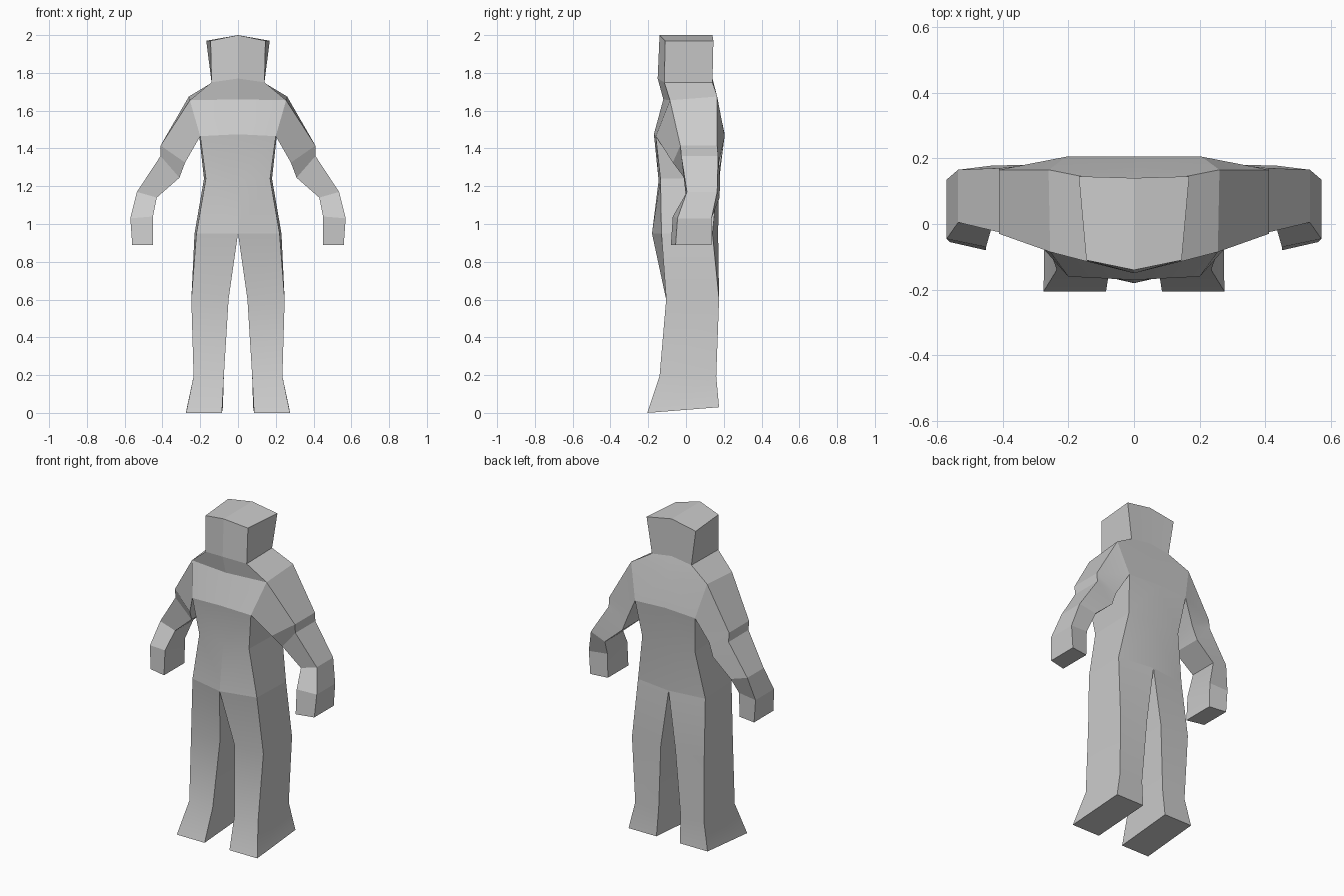
import bpy, bmesh
from math import radians

cube = bpy.data.objects.get("Cube")
if cube:
    bpy.data.objects.remove(cube, do_unlink=True)

grey = bpy.data.materials.new("plain grey")
grey.use_nodes = True
tone = (0.6, 0.6, 0.6, 1)
grey.diffuse_color = tone
grey.node_tree.nodes["Principled BSDF"].inputs["Base Color"].default_value = tone


def loft(name, rings, closed=False, bottom=False, top=False, skip=()):
    """Skin rings ordered bottom to top on the +x side, then mirror them."""
    bm = bmesh.new()
    rows = [[bm.verts.new(p) for p in ring] for ring in rings]
    for level, (low, high) in enumerate(zip(rows, rows[1:])):
        count = len(low)
        for i in range(count if closed else count - 1):
            if (level, i) in skip:
                continue
            j = (i + 1) % count
            bm.faces.new((low[i], low[j], high[j], high[i]))
    if bottom:
        bm.faces.new(rows[0][::-1])
    if top:
        bm.faces.new(rows[-1])
    mesh = bpy.data.meshes.new(name)
    bm.to_mesh(mesh)
    bm.free()
    mesh.materials.append(grey)
    obj = bpy.data.objects.new(name, mesh)
    bpy.context.collection.objects.link(obj)
    mirror = obj.modifiers.new("Mirror", "MIRROR")
    mirror.use_axis[0] = True
    bpy.ops.object.select_all(action="DESELECT")
    obj.select_set(True)
    bpy.context.view_layer.objects.active = obj
    bpy.ops.object.modifier_apply(modifier="Mirror")
    bpy.ops.object.shade_smooth_by_angle(angle=radians(15))
    return obj


def body_ring(mid, front, back):
    """Half ring: centre (front y, back y, z), then front and back corners."""
    front_y, back_y, z = mid
    return [(0, front_y, z), front, back, (0, back_y, z)]


def limb_ring(inner, outer, inner_y, outer_y):
    """Four corners from inner and outer (x, z) and their front/back y."""
    (xi, zi), (xo, zo) = inner, outer
    return [(xi, inner_y[0], zi), (xo, outer_y[0], zo),
            (xo, outer_y[1], zo), (xi, inner_y[1], zi)]


# Shared seams between the parts
hips = body_ring((-.18, .17, .95), (.22, -.13, .95), (.23, .14, .95))
waist = body_ring((-.145, .175, 1.23), (.17, -.135, 1.24), (.18, .17, 1.24))
armpit = body_ring((-.17, .205, 1.475), (.2, -.16, 1.465), (.205, .205, 1.465))
shoulder = body_ring((-.12, .165, 1.66), (.255, -.085, 1.655), (.26, .165, 1.675))
neck = body_ring((-.15, .14, 1.77), (.14, -.115, 1.75), (.135, .14, 1.75))
crown = body_ring((-.14, .14, 2), (.145, -.11, 1.97), (.168, .145, 1.97))

# Torso, left open where the arms join, and the wedge-shaped head
loft("torso", [hips, waist, armpit, shoulder, neck], skip={(2, 1)})
loft("head", [neck, crown], top=True)

# Arms: hand, wrist, forearm, elbow band, shoulder
arm = [
    limb_ring((.45, .89), (.56, .89), (-.08, .12), (-.055, .135)),
    limb_ring((.45, 1.04), (.57, 1.03), (-.07, .125), (-.045, .135)),
    limb_ring((.43, 1.14), (.535, 1.17), (0, .178), (.005, .165)),
    limb_ring((.31, 1.245), (.41, 1.36), (-.01, .18), (-.025, .17)),
    limb_ring((.28, 1.325), (.41, 1.415), (-.07, .175), (-.03, .165)),
    [armpit[1], shoulder[1], shoulder[2], armpit[2]],
]
loft("arms", arm, closed=True, bottom=True)

# Legs: foot sole with a lifted heel, ankle, knee, hip
sole = [(.085, -.205, 0), (.275, -.205, 0), (.27, .175, .03), (.08, .175, .03)]
leg = [
    sole,
    limb_ring((.075, .195), (.235, .195), (-.14, .16), (-.14, .16)),
    limb_ring((.05, .6), (.247, .6), (-.105, .175), (-.105, .175)),
    hips,
]
loft("legs", leg, closed=True, bottom=True)
